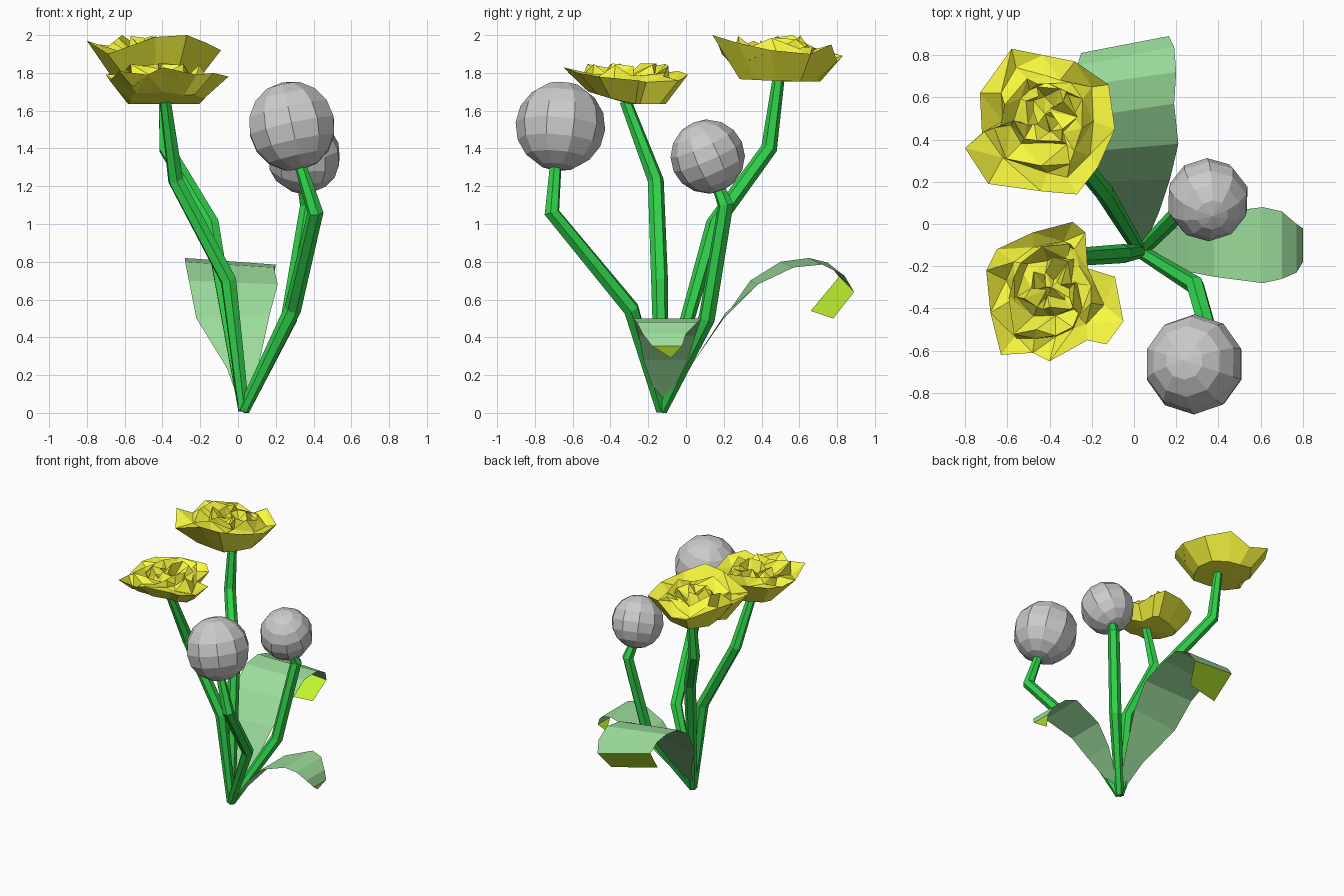
import bpy, bmesh, random
from mathutils import Vector, Matrix

if "Cube" in bpy.data.objects:
    bpy.data.objects.remove(bpy.data.objects["Cube"])

random.seed(4)


def material(name, color):
    m = bpy.data.materials.new(name)
    m.diffuse_color = (*color, 1)
    m.use_nodes = True
    m.node_tree.nodes["Principled BSDF"].inputs["Base Color"].default_value = m.diffuse_color
    return m


STEM = material("stem_green", (0.03, 0.65, 0.07))
LEAF = material("leaf_green", (0.33, 0.72, 0.33))
LIME = material("lime_tip", (0.55, 0.95, 0.03))
YELLOW = material("petal_yellow", (0.95, 0.95, 0.05))
BASE = (0.03, -0.13, 0.015)


def finish(bm, name, mats=()):
    me = bpy.data.meshes.new(name)
    bm.to_mesh(me)
    bm.free()
    ob = bpy.data.objects.new(name, me)
    bpy.context.collection.objects.link(ob)
    for m in mats:
        me.materials.append(m)
    return ob


# Stems: six-sided tubes along bent paths
def stem(name, points, radii=(0.032, 0.045, 0.043, 0.032)):
    cu = bpy.data.curves.new(name, 'CURVE')
    cu.dimensions = '3D'
    cu.bevel_depth = 1.0
    cu.bevel_resolution = 1
    cu.use_fill_caps = True
    sp = cu.splines.new('POLY')
    sp.points.add(len(points))
    for p, co, r in zip(sp.points, [BASE] + points, radii):
        p.co = (*co, 1)
        p.radius = r
    cu.materials.append(STEM)
    ob = bpy.data.objects.new(name, cu)
    bpy.context.collection.objects.link(ob)
    bpy.ops.object.select_all(action='DESELECT')
    ob.select_set(True)
    bpy.context.view_layer.objects.active = ob
    bpy.ops.object.convert(target='MESH')
    for f in ob.data.polygons:
        f.use_smooth = False


stem("back_flower_stem", [(-0.14, 0.15, 1.0), (-0.38, 0.44, 1.4), (-0.39, 0.49, 1.77)])
stem("front_flower_stem", [(-0.05, -0.14, 0.7), (-0.33, -0.16, 1.23), (-0.385, -0.32, 1.65)])
stem("front_seed_stem", [(0.29, -0.29, 0.55), (0.41, -0.71, 1.06), (0.33, -0.69, 1.31)])
stem("back_seed_stem", [(0.27, 0.11, 0.5), (0.37, 0.21, 1.1), (0.345, 0.165, 1.21)])


# Leaves: strips between left and right edge points, lime last section
def leaf(name, pairs):
    bm = bmesh.new()
    rows = [[bm.verts.new(p) for p in pair] for pair in pairs]
    for i, (a, b) in enumerate(zip(rows, rows[1:])):
        f = bm.faces.new([a[0], a[1]] + b[::-1])
        f.material_index = int(i == len(rows) - 2)
    finish(bm, name, (LEAF, LIME))


leaf("back_leaf", [
    [(0.02, -0.13, 0.02), (0.04, -0.13, 0.02)],
    [(-0.06, 0.02, 0.24), (0.12, 0.06, 0.30)],
    [(-0.22, 0.20, 0.50), (0.17, 0.21, 0.53)],
    [(-0.26, 0.34, 0.70), (0.21, 0.38, 0.68)],
    [(-0.28, 0.50, 0.80), (0.19, 0.57, 0.77)],
    [(-0.28, 0.65, 0.82), (0.20, 0.72, 0.785)],
    [(-0.27, 0.75, 0.795), (0.19, 0.84, 0.725)],
    [(-0.25, 0.81, 0.72), (0.165, 0.89, 0.64)],
    [(-0.21, 0.66, 0.54), (0.12, 0.78, 0.50)]])
leaf("side_leaf", [
    [(0.03, -0.14, 0.02), (0.03, -0.12, 0.02)],
    [(0.25, -0.225, 0.28), (0.25, 0.01, 0.28)],
    [(0.38, -0.25, 0.41), (0.38, 0.05, 0.41)],
    [(0.61, -0.28, 0.50), (0.61, 0.08, 0.50)],
    [(0.70, -0.26, 0.48), (0.70, 0.06, 0.48)],
    [(0.77, -0.23, 0.42), (0.77, 0.00, 0.42)],
    [(0.80, -0.18, 0.355), (0.80, -0.02, 0.355)],
    [(0.765, -0.08, 0.29)]])


# Flowers: faceted bowl below the rim and crumpled petal rings above it
def flower(name, rim, center, bottom, tilt, top):
    bm = bmesh.new()
    n = len(rim)
    c = Vector(center)

    def ring(scale, level, jitter, jz):
        out = []
        for i, (x, y, z) in enumerate(rim):
            p = c.lerp(Vector((x, y, z)), scale)
            p += Vector((random.uniform(-jitter, jitter), random.uniform(-jitter, jitter), 0))
            p.z = z if level is None else level + random.uniform(-jz, jz)
            p.z = min(p.z, top)
            out.append(bm.verts.new(p))
        return out

    low = ring(0.62, bottom, 0, 0)
    for v in low:
        v.co.z += max(0, (c.y - v.co.y) * tilt)
    rings = [low, ring(1, None, 0, 0)]
    mid = sum(p[2] for p in rim) / n
    for s, d in ((0.72, -0.03), (0.62, 0.03), (0.46, -0.03), (0.36, 0.04), (0.18, -0.03)):
        rings.append(ring(s, mid + d, 0.035, 0.04))
    for a, b in zip(rings, rings[1:]):
        for i in range(n):
            j = (i + 1) % n
            bm.faces.new((a[i], a[j], b[j], b[i]))
    bot = bm.verts.new((c.x, c.y, bottom))
    mid_v = bm.verts.new((c.x, c.y, mid))
    for i in range(n):
        j = (i + 1) % n
        bm.faces.new((low[j], low[i], bot))
        bm.faces.new((rings[-1][i], rings[-1][j], mid_v))
    bmesh.ops.recalc_face_normals(bm, faces=bm.faces[:])
    bmesh.ops.triangulate(bm, faces=[f for f in bm.faces if f.calc_center_median().z > mid - 0.06])
    finish(bm, name, (YELLOW,))


flower("back_flower", [
    (-0.09, 0.45, 1.92), (-0.12, 0.66, 1.90), (-0.28, 0.77, 1.95), (-0.43, 0.80, 1.86),
    (-0.58, 0.83, 1.89), (-0.73, 0.62, 1.95), (-0.72, 0.43, 1.91), (-0.80, 0.36, 1.97),
    (-0.69, 0.19, 1.90), (-0.44, 0.155, 1.99), (-0.27, 0.14, 2.0), (-0.17, 0.27, 1.96)],
    (-0.42, 0.52, 0), 1.755, 0.05, 2.0)
flower("front_flower", [
    (-0.09, -0.25, 1.76), (-0.22, -0.21, 1.75), (-0.23, -0.04, 1.76), (-0.29, 0.01, 1.79),
    (-0.48, -0.04, 1.81), (-0.65, -0.12, 1.80), (-0.70, -0.22, 1.79), (-0.68, -0.42, 1.76),
    (-0.63, -0.62, 1.81), (-0.48, -0.61, 1.79), (-0.40, -0.65, 1.83), (-0.22, -0.55, 1.79),
    (-0.13, -0.57, 1.80), (-0.05, -0.46, 1.78)],
    (-0.39, -0.30, 0), 1.635, 0.3, 1.85)


# Seed heads: low-poly balls tilted along the stem ends
def seed_head(name, center, radius, axis):
    bm = bmesh.new()
    turn = Vector((0, 0, 1)).rotation_difference(Vector(axis)).to_matrix().to_4x4()
    bmesh.ops.create_uvsphere(bm, u_segments=10, v_segments=8, radius=radius,
                              matrix=Matrix.Translation(center) @ turn)
    finish(bm, name)


seed_head("front_seed_head", (0.285, -0.665, 1.518), 0.238, (-0.05, 0.02, 0.23))
seed_head("back_seed_head", (0.35, 0.115, 1.357), 0.197, (0.02, -0.07, 0.16))
